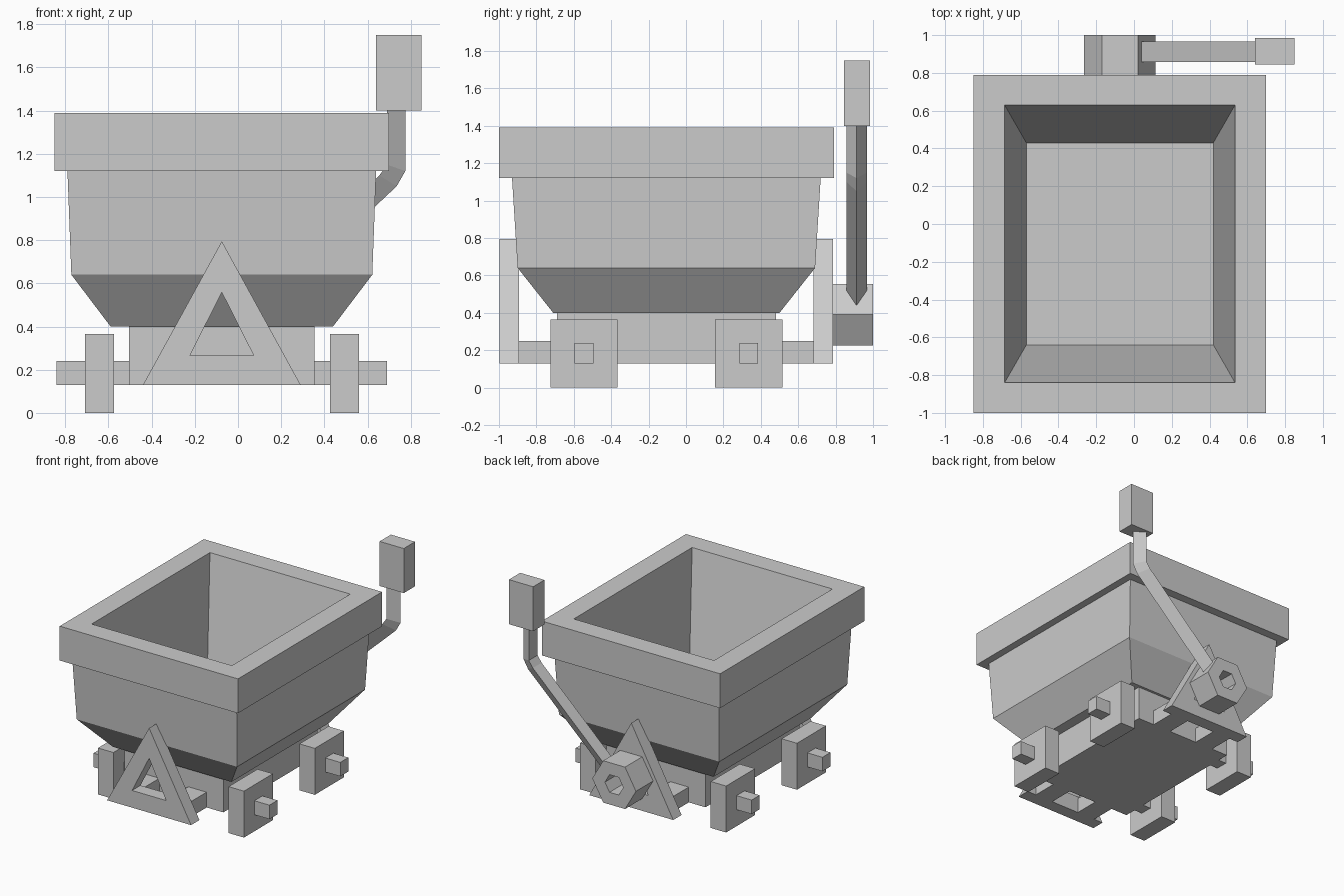
import bpy, math

if "Cube" in bpy.data.objects:
    bpy.data.objects.remove(bpy.data.objects["Cube"])

CX, CY = -0.075, -0.105   # centre of the cart body


def make(name, verts, faces):
    me = bpy.data.meshes.new(name)
    me.from_pydata(verts, [], faces)
    me.update()
    ob = bpy.data.objects.new(name, me)
    bpy.context.collection.objects.link(ob)
    return ob


def loft(name, rings, closed=False):
    """Skin equal-sized rings of points; cap the ends unless closed."""
    n, m = len(rings[0]), len(rings)
    verts = [p for r in rings for p in r]
    faces = []
    for k in range(m if closed else m - 1):
        a, b = k * n, (k + 1) % m * n
        for i in range(n):
            j = (i + 1) % n
            faces.append((a + i, a + j, b + j, b + i))
    if not closed:
        faces += [tuple(range(n))[::-1], tuple(range((m - 1) * n, m * n))]
    return make(name, verts, faces)


def rect(hx, hy, z, cx=CX, cy=CY):
    return [(cx - hx, cy - hy, z), (cx + hx, cy - hy, z),
            (cx + hx, cy + hy, z), (cx - hx, cy + hy, z)]


def box(name, x0, x1, y0, y1, z0, z1):
    hx, hy, cx, cy = (x1 - x0) / 2, (y1 - y0) / 2, (x0 + x1) / 2, (y0 + y1) / 2
    return loft(name, [rect(hx, hy, z0, cx, cy), rect(hx, hy, z1, cx, cy)])


def frame(name, outer, inner, y0, y1):
    """Extrude an XZ outline with a matching hole along y."""
    def ring(pts, y):
        return [(x, y, z) for x, z in pts]
    return loft(name, [ring(outer, y0), ring(outer, y1),
                       ring(inner, y1), ring(inner, y0)], closed=True)


# Tub: tapered outside, thick rim, sloping inside down to the floor
loft("tub", [rect(*r) for r in (
    (0.515, 0.605, 0.40), (0.697, 0.795, 0.64), (0.715, 0.825, 1.12),
    (0.775, 0.895, 1.12), (0.775, 0.895, 1.39), (0.61, 0.735, 1.39),
    (0.495, 0.535, 0.45))])

# Chassis block under the tub
box("chassis", CX - 0.43, CX + 0.43, CY - 0.585, CY + 0.585, 0.13, 0.41)

# Axles and square wheels
for end, sy in (("front", -1), ("back", 1)):
    y = CY + sy * 0.44
    box(end + "_axle", CX - 0.765, CX + 0.765, y - 0.05, y + 0.05, 0.13, 0.24)
    for side, sx in (("left", -1), ("right", 1)):
        x = CX + sx * 0.5675
        box(f"{end}_{side}_wheel", x - 0.067, x + 0.067, y - 0.18, y + 0.18, 0, 0.365)

# Triangular supports, and bars joining them to the chassis
outer = [(CX - 0.365, 0.13), (CX + 0.365, 0.13), (CX, 0.795)]
inner = [(CX - 0.148, 0.265), (CX + 0.148, 0.265), (CX, 0.558)]
for end, sy in (("front", -1), ("back", 1)):
    y = CY + sy * 0.84
    frame(end + "_support", outer, inner, y - 0.052, y + 0.052)
for side, sx in (("left", -1), ("right", 1)):
    x = CX + sx * 0.205
    box(side + "_bar", x - 0.08, x + 0.08, CY - 0.80, CY + 0.80, 0.13, 0.25)


# Hexagonal lever hub
def hexagon(r):
    return [(CX + r * math.cos(i * math.pi / 3), 0.39 + r * math.sin(i * math.pi / 3))
            for i in range(6)]


frame("lever_hub", hexagon(0.19), hexagon(0.08), 0.785, 1.0)

# Lever: triangular section swept up a bent path (flat x, z, ridge x, z)
path = [(0.02, 0.50, 0.066, 0.42), (0.655, 1.10, 0.735, 1.05),
        (0.69, 1.15, 0.775, 1.12), (0.69, 1.42, 0.775, 1.42)]
loft("lever", [[(fx, 0.858, fz), (rx, 0.912, rz), (fx, 0.967, fz)]
               for fx, fz, rx, rz in path])
box("lever_grip", 0.64, 0.85, 0.845, 0.985, 1.40, 1.75)

# Consistent outward normals
import bmesh
for ob in bpy.context.collection.objects:
    bm = bmesh.new()
    bm.from_mesh(ob.data)
    bmesh.ops.recalc_face_normals(bm, faces=bm.faces)
    bm.to_mesh(ob.data)
    bm.free()
